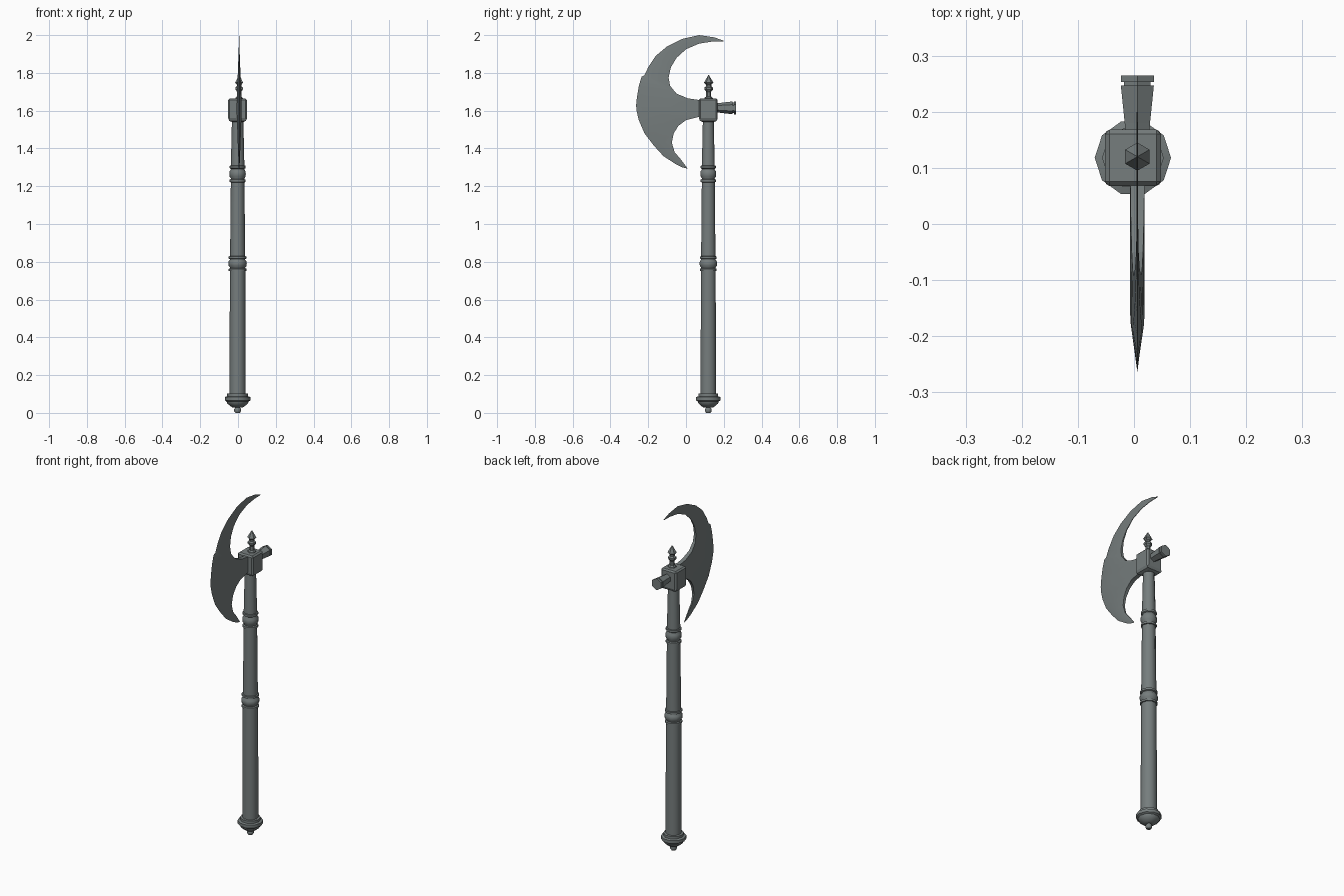
import bpy
import bmesh
from math import cos, sin, tau, radians
from mathutils import Matrix, Vector

if "Cube" in bpy.data.objects:
    bpy.data.objects.remove(bpy.data.objects["Cube"])

steel = bpy.data.materials.new("grey_steel")
steel.use_nodes = True
colour = (0.18, 0.205, 0.205, 1)
steel.diffuse_color = colour
steel.node_tree.nodes["Principled BSDF"].inputs["Base Color"].default_value = colour

AXIS = Vector((-0.002, 0.118, 0))   # handle centre line
BLADE_X = 0.006                     # blade, spike and poll sit slightly off it


def finish(name, bm, smooth_angle=None):
    bmesh.ops.recalc_face_normals(bm, faces=bm.faces)
    mesh = bpy.data.meshes.new(name)
    bm.to_mesh(mesh)
    bm.free()
    mesh.materials.append(steel)
    obj = bpy.data.objects.new(name, mesh)
    bpy.context.collection.objects.link(obj)
    if smooth_angle:
        bpy.ops.object.select_all(action='DESELECT')
        obj.select_set(True)
        bpy.context.view_layer.objects.active = obj
        bpy.ops.object.shade_smooth_by_angle(angle=radians(smooth_angle))
    return obj


def lathe(name, profile, sides, matrix, turn=0.0, smooth_angle=None):
    """Turn (radius, height) pairs into a capped solid."""
    bm = bmesh.new()
    rings = []
    for radius, height in profile:
        angles = [turn + tau * i / sides for i in range(sides)]
        rings.append([bm.verts.new(matrix @ Vector((radius * cos(a), radius * sin(a), height)))
                      for a in angles])
    for low, high in zip(rings, rings[1:]):
        for i in range(sides):
            j = (i + 1) % sides
            bm.faces.new((low[i], low[j], high[j], high[i]))
    bm.faces.new(rings[0])
    bm.faces.new(rings[-1])
    return finish(name, bm, smooth_angle)


on_axis = Matrix.Translation(AXIS)

# Pommel with its small end knob
lathe("pommel", [(.012, 0), (.018, .008), (.018, .02), (.012, .028), (.03, .03), (.055, .05),
                 (.058, .06), (.068, .066), (.068, .084), (.055, .088), (.055, .102), (.04, .104)],
      10, on_axis, smooth_angle=40)

# Handle sections
lathe("lower_grip", [(.043, .1), (.041, .76)], 10, on_axis, smooth_angle=40)
lathe("upper_grip", [(.04, .82), (.036, 1.23)], 10, on_axis, smooth_angle=40)
lathe("neck", [(.036, 1.3), (.030, 1.56)], 10, on_axis, smooth_angle=40)


# Collars: a bulge between two thin rings
def collar(name, base, height, radius):
    shape = [(.8, 0), (1, .02), (1, .16), (.85, .2), (.85, .24), (1, .34), (1.03, .5),
             (1, .66), (.85, .76), (.85, .8), (1, .84), (1, .98), (.8, 1)]
    lathe(name, [(radius * r, base + height * h) for r, h in shape], 10, on_axis, smooth_angle=40)


collar("middle_collar", .75, .08, .047)
collar("upper_collar", 1.22, .09, .042)

# Head block with chamfered edges, drawn in further at the bottom
bm = bmesh.new()
bmesh.ops.create_cube(bm, size=1, matrix=Matrix.Translation(AXIS + Vector((0, 0, 1.602)))
                      @ Matrix.Diagonal((.1, .1, .124, 1)))
bottom = [e for e in bm.edges if all(v.co.z < 1.6 for v in e.verts)]
bmesh.ops.bevel(bm, geom=bottom, offset=.02, segments=2, profile=.5, affect='EDGES')
top = [e for e in bm.edges if any(v.co.z > 1.65 for v in e.verts)]
bmesh.ops.bevel(bm, geom=top, offset=.008, segments=1, profile=.5, affect='EDGES')
finish("head_block", bm)

# Top finial
lathe("finial", [(.024, 1.655), (.022, 1.668), (.013, 1.675), (.013, 1.7), (.023, 1.712),
                 (.023, 1.722), (.014, 1.73), (.014, 1.738), (.025, 1.748), (.002, 1.788)],
      6, Matrix.Translation((BLADE_X, .12, 0)), turn=tau / 4)

# Hammer poll at the back
lathe("hammer_poll", [(.024, .155), (.026, .18), (.034, .247), (.027, .247), (.027, .253),
                      (.034, .253), (.034, .265)],
      6, Matrix.Translation((BLADE_X, 0, 1.615)) @ Matrix.Rotation(-tau / 4, 4, 'X'), turn=tau / 4)

# Crescent blade: stations of outer (y, z) and inner (y, z)
stations = [
    (.2, 1.97, .198, 1.967), (.15, 1.988, .14, 1.966), (.07, 2, .07, 1.955),
    (-.02, 1.98, 0, 1.925), (-.1, 1.94, -.05, 1.88), (-.16, 1.89, -.08, 1.83),
    (-.2, 1.83, -.092, 1.775), (-.22, 1.787, -.085, 1.735), (-.235, 1.78, -.083, 1.73),
    (-.25, 1.73, -.05, 1.69), (-.26, 1.67, .01, 1.665), (-.264, 1.63, .08, 1.655),
    (-.262, 1.6, .08, 1.57), (-.25, 1.55, 0, 1.55), (-.22, 1.48, -.04, 1.52),
    (-.17, 1.415, -.065, 1.48), (-.12, 1.36, -.075, 1.43), (-.055, 1.317, -.06, 1.38),
    (-.02, 1.3, -.03, 1.345), (.008, 1.293, .006, 1.297)]
bm = bmesh.new()
loops = []
for oy, oz, iy, iz in stations:
    outer, inner = Vector((BLADE_X, oy, oz)), Vector((BLADE_X, iy, iz))
    span = max(.1, 1 - abs((oz + iz) / 2 - 1.61) / .36)
    half = Vector((.014 * span, 0, 0))
    bevel = outer.lerp(inner, .3)
    points = (outer, bevel + half, inner + half, inner - half, bevel - half)
    loops.append([bm.verts.new(p) for p in points])
for a, b in zip(loops, loops[1:]):
    for i in range(5):
        j = (i + 1) % 5
        bm.faces.new((a[i], a[j], b[j], b[i]))
bm.faces.new(loops[0])
bm.faces.new(loops[-1])
finish("crescent_blade", bm, 25)
